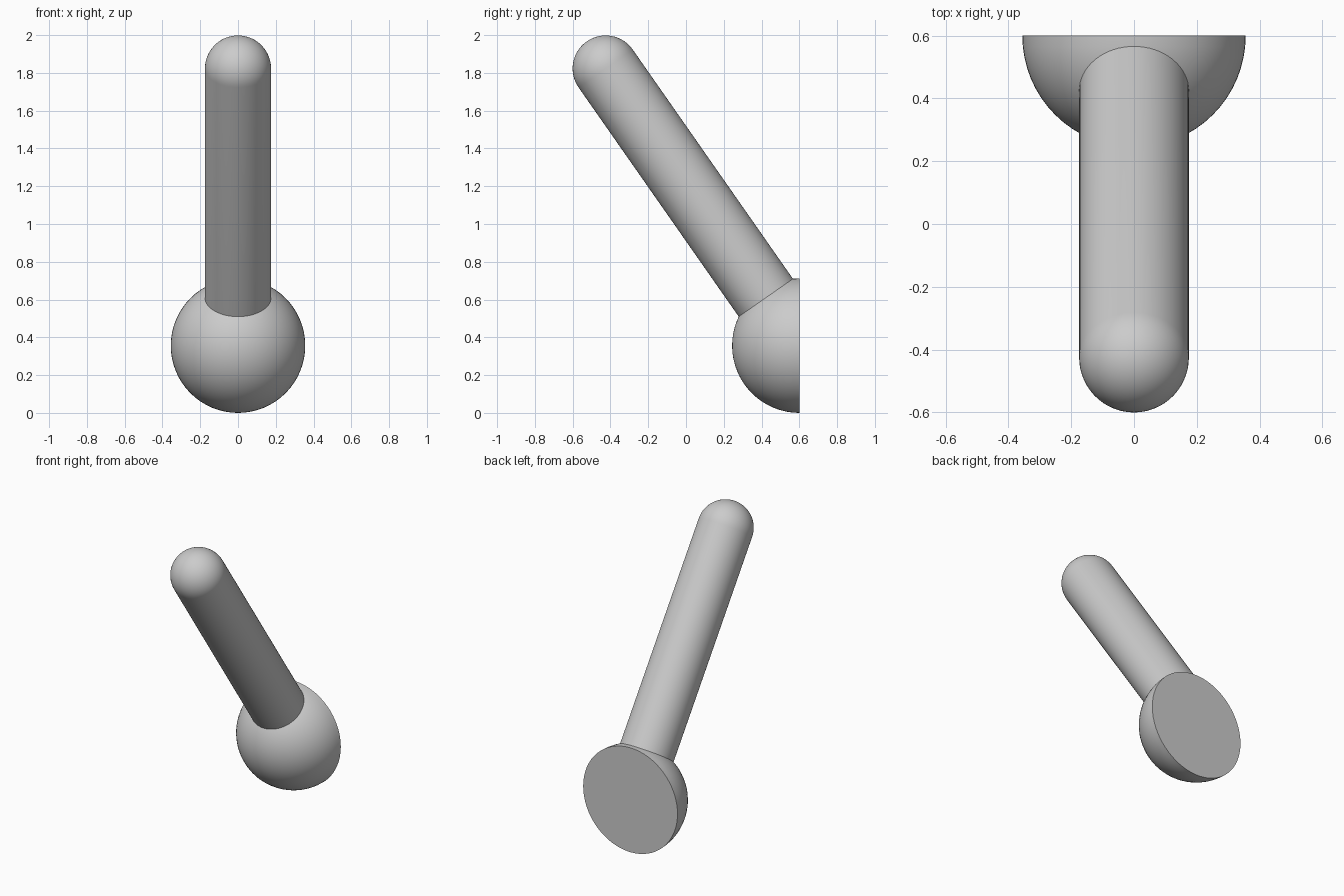
import bpy, bmesh
from math import sin, cos, pi, radians
from mathutils import Matrix

if "Cube" in bpy.data.objects:
    bpy.data.objects.remove(bpy.data.objects["Cube"])

SEGMENTS = 64
BASE_R, ROD_R = 0.356, 0.175
TILT = radians(34.95)          # rod lean towards the front
ROD_LEN = 1.79                 # base centre to tip centre
ROD_START = 0.295              # rod begins just inside the dome


def dome(radius, height=0.0, steps=16):
    """Quarter-circle profile from the rim up to the pole."""
    return [(radius * cos(i * pi / 2 / steps), height + radius * sin(i * pi / 2 / steps))
            for i in range(steps)] + [(0.0, height + radius)]


def revolve(name, profile, matrix):
    """Spin a (radius, z) profile round z into a closed smooth solid."""
    bm = bmesh.new()
    verts = [bm.verts.new((r, 0, z)) for r, z in profile]
    edges = [bm.edges.new(pair) for pair in zip(verts, verts[1:])]
    bmesh.ops.spin(bm, geom=verts + edges, cent=(0, 0, 0), axis=(0, 0, 1),
                   angle=2 * pi, steps=SEGMENTS)
    bmesh.ops.remove_doubles(bm, verts=bm.verts, dist=1e-5)
    bmesh.ops.holes_fill(bm, edges=[e for e in bm.edges if e.is_boundary], sides=0)
    bmesh.ops.recalc_face_normals(bm, faces=bm.faces)
    mesh = bpy.data.meshes.new(name)
    bm.to_mesh(mesh)
    bm.free()
    obj = bpy.data.objects.new(name, mesh)
    bpy.context.collection.objects.link(obj)
    obj.matrix_world = matrix
    bpy.ops.object.select_all(action='DESELECT')
    obj.select_set(True)
    bpy.context.view_layer.objects.active = obj
    bpy.ops.object.shade_smooth_by_angle(angle=radians(35))
    return obj


centre = Matrix.Translation((0, 0.6, BASE_R))

# Half-ball mount, flat face to the back
revolve("mount_dome", dome(BASE_R), centre @ Matrix.Rotation(radians(90), 4, 'X'))

# Leaning rod with a rounded tip
revolve("rod", [(ROD_R, ROD_START)] + dome(ROD_R, ROD_LEN),
        centre @ Matrix.Rotation(TILT, 4, 'X'))
